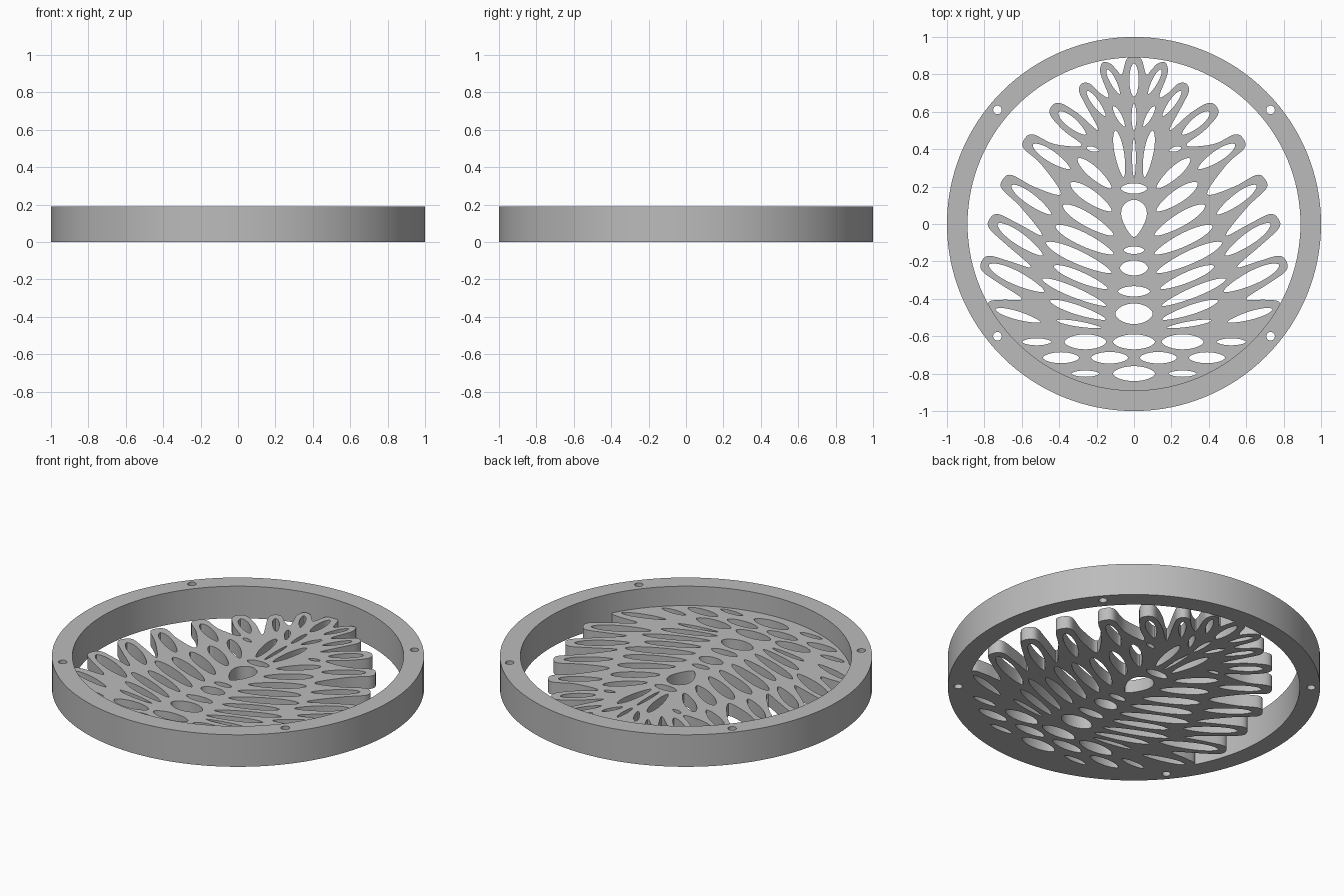
import bpy
import bmesh
from math import sin, cos, pi, hypot, radians
from mathutils import Vector
from mathutils.kdtree import KDTree

cube = bpy.data.objects.get("Cube")
if cube:
    bpy.data.objects.remove(cube, do_unlink=True)

RING_HEIGHT = 0.19
PLATE_HEIGHT = 0.075
STRUT = 0.03            # least width of material between openings

grey = bpy.data.materials.new("plain grey")
grey.use_nodes = True
tone = (0.5, 0.5, 0.5, 1)
grey.diffuse_color = tone
grey.node_tree.nodes["Principled BSDF"].inputs["Base Color"].default_value = tone


def mirrored(loop):
    return [Vector((-p.x, p.y)) for p in reversed(loop)]


def circle(x, y, radius, count):
    return [Vector((x + radius * cos(2 * pi * i / count),
                    y + radius * sin(2 * pi * i / count))) for i in range(count)]


def smooth_loop(points, steps=5):
    """Closed Catmull-Rom curve through the points."""
    result = []
    for i in range(len(points)):
        a, b, c, d = (points[(i + k) % len(points)] for k in (-1, 0, 1, 2))
        for s in range(steps):
            t = s / steps
            result.append(0.5 * (2 * b + (c - a) * t
                                 + (2 * a - 5 * b + 4 * c - d) * t ** 2
                                 + (3 * b - a - 3 * c + d) * t ** 3))
    return result


def cut_plate(name, loops, height):
    """Extruded flat plate: the first loop is the rim, the others are openings."""
    curve = bpy.data.curves.new(name, 'CURVE')
    curve.dimensions = '2D'
    curve.fill_mode = 'BOTH'
    curve.extrude = height / 2
    for loop in loops:
        spline = curve.splines.new('POLY')
        spline.points.add(len(loop) - 1)
        for point, p in zip(spline.points, loop):
            point.co = (p.x, p.y, 0, 1)
        spline.use_cyclic_u = True
    obj = bpy.data.objects.new(name, curve)
    bpy.context.collection.objects.link(obj)
    bpy.ops.object.select_all(action='DESELECT')
    obj.select_set(True)
    bpy.context.view_layer.objects.active = obj
    bpy.ops.object.convert(target='MESH')
    obj = bpy.context.view_layer.objects.active
    bm = bmesh.new()
    bm.from_mesh(obj.data)
    bmesh.ops.remove_doubles(bm, verts=bm.verts, dist=0.0002)
    bmesh.ops.translate(bm, verts=bm.verts, vec=(0, 0, height / 2))
    bmesh.ops.recalc_face_normals(bm, faces=bm.faces)
    bm.to_mesh(obj.data)
    bm.free()
    obj.data.materials.clear()
    obj.data.materials.append(grey)
    bpy.ops.object.shade_smooth_by_angle(angle=radians(35))
    return obj


# Round frame with four screw holes
screws = [circle(sx * 0.73, y, 0.023, 20) for sx in (-1, 1) for y in (0.61, -0.6)]
cut_plate("round_frame", [circle(0, 0, 1, 128), circle(0, 0, 0.89, 128)] + screws,
          RING_HEIGHT)

# Petals of the right half: tip, notch below it, half width, eye length
petals = [
    (0.165, 0.865, 0.135, 0.68, 0.045, 0.20),
    (0.28, 0.75, 0.19, 0.50, 0.05, 0.23),
    (0.44, 0.63, 0.28, 0.42, 0.06, 0.25),
    (0.585, 0.455, 0.39, 0.16, 0.065, 0.31),
    (0.70, 0.24, 0.49, -0.06, 0.065, 0.34),
    (0.77, 0.03, 0.55, -0.23, 0.065, 0.36),
    (0.815, -0.20, 0.60, -0.40, 0.065, 0.38),
]
notch = Vector((0.065, 0.80))
half = [Vector((0, 0.9)), Vector((0.04, 0.88)), notch]
eyes = []
for tx, ty, nx, ny, width, eye in petals:
    tip, after = Vector((tx, ty)), Vector((nx, ny))
    along = tip - (notch + after) / 2
    length = along.length
    along.normalize()
    side = Vector((-along.y, along.x)) * width
    middle, shoulder = tip - along * length / 2, tip - along * 0.025
    half += [middle + side, shoulder + side * 0.7, tip,
             shoulder - side * 0.7, middle - side, after]
    eyes.append((tip - along * 0.035, tip - along * eye, 2 * width - 0.05))
    notch = after
half += [Vector((0.70, -0.405)), Vector((0.775, -0.415))]
half += [Vector((0.9 * cos(radians(a)), 0.9 * sin(radians(a)))) for a in range(-31, -91, -4)]
half.append(Vector((0, -0.9)))
outline = smooth_loop(half + mirrored(half)[1:-1])

openings = []
taken = list(outline)


def leaf(start, end, width, taper):
    """Leaf-shaped opening, wider towards its start when tapered."""
    centre, axis = (start + end) / 2, (start - end) / 2
    across = Vector((-axis.y, axis.x)).normalized() * width / 2
    return [centre + axis * cos(t)
            + across * sin(t) * abs(sin(t)) ** 0.2 * (1 + taper * cos(t))
            for t in (2 * pi * i / 40 for i in range(40))]


def add_opening(start, end, width, taper=0.0, mirror=True):
    """Slim an opening until it clears its neighbours, then keep it."""
    start, end = Vector(start), Vector(end)
    tree = KDTree(len(taken))
    for i, p in enumerate(taken):
        tree.insert((p.x, p.y, 0), i)
    tree.balance()
    while width > 0.012:
        loop = leaf(start, end, width, taper)
        clear = all(tree.find((p.x, p.y, 0))[2] > STRUT for p in loop)
        if clear and (not mirror or min(p.x for p in loop) > STRUT / 2):
            openings.append(loop)
            taken.extend(loop)
            if mirror:
                openings.append(mirrored(loop))
                taken.extend(openings[-1])
            return
        shift = (end - start) * 0.012
        start, end, width = start + shift, end - shift, width * 0.95


# Middle column: upright slots, then crosswise lenses
for top, bottom, width, taper in ((0.86, 0.68, 0.05, 0), (0.645, 0.5, 0.026, 0),
                                  (0.46, 0.25, 0.02, 0), (0.13, -0.07, 0.13, 0.4)):
    add_opening((0, top), (0, bottom), width, taper, False)
for y, reach, width in ((0.19, 0.07, 0.055), (-0.14, 0.055, 0.04), (-0.235, 0.075, 0.08),
                        (-0.36, 0.085, 0.055), (-0.48, 0.1, 0.11)):
    add_opening((reach, y), (-reach, y), width, 0, False)

# Eyes of the petals
for start, end, width in eyes:
    add_opening(start, end, width, 0.2)
add_opening((0.76, -0.45), (0.48, -0.53), 0.06, 0.2)

# Staggered scales at the bottom
for row, y in enumerate((-0.63, -0.715, -0.80, -0.868)):
    for k in range(4):
        x = (row % 2) * 0.13 + k * 0.26
        if hypot(x, y) < 0.88:
            add_opening((x + 0.112, y), (x - 0.112, y), 0.08, 0, x > 0)

# Slots running from the petals to the middle column
slots = [
    (0.11, 0.63, 0.05, 0.52, 0.03),
    (0.10, 0.50, 0.055, 0.25, 0.05),
    (0.17, 0.46, 0.10, 0.27, 0.045),
    (0.26, 0.41, 0.18, 0.39, 0.04),
    (0.30, 0.35, 0.12, 0.19, 0.06),
    (0.34, 0.22, 0.12, 0.07, 0.07),
    (0.38, 0.10, 0.11, -0.06, 0.07),
    (0.42, -0.01, 0.11, -0.16, 0.07),
    (0.47, -0.10, 0.12, -0.26, 0.07),
    (0.44, -0.22, 0.13, -0.35, 0.065),
    (0.50, -0.29, 0.14, -0.44, 0.06),
    (0.45, -0.41, 0.15, -0.51, 0.05),
    (0.59, -0.45, 0.43, -0.48, 0.035),
    (0.45, -0.51, 0.14, -0.56, 0.05),
    (0.66, -0.53, 0.42, -0.575, 0.045),
    (0.40, -0.57, 0.18, -0.59, 0.035),
]
for x1, y1, x2, y2, width in slots:
    add_opening((x1, y1), (x2, y2), width, 0.15)

cut_plate("petal_lattice", [outline] + openings, PLATE_HEIGHT)
